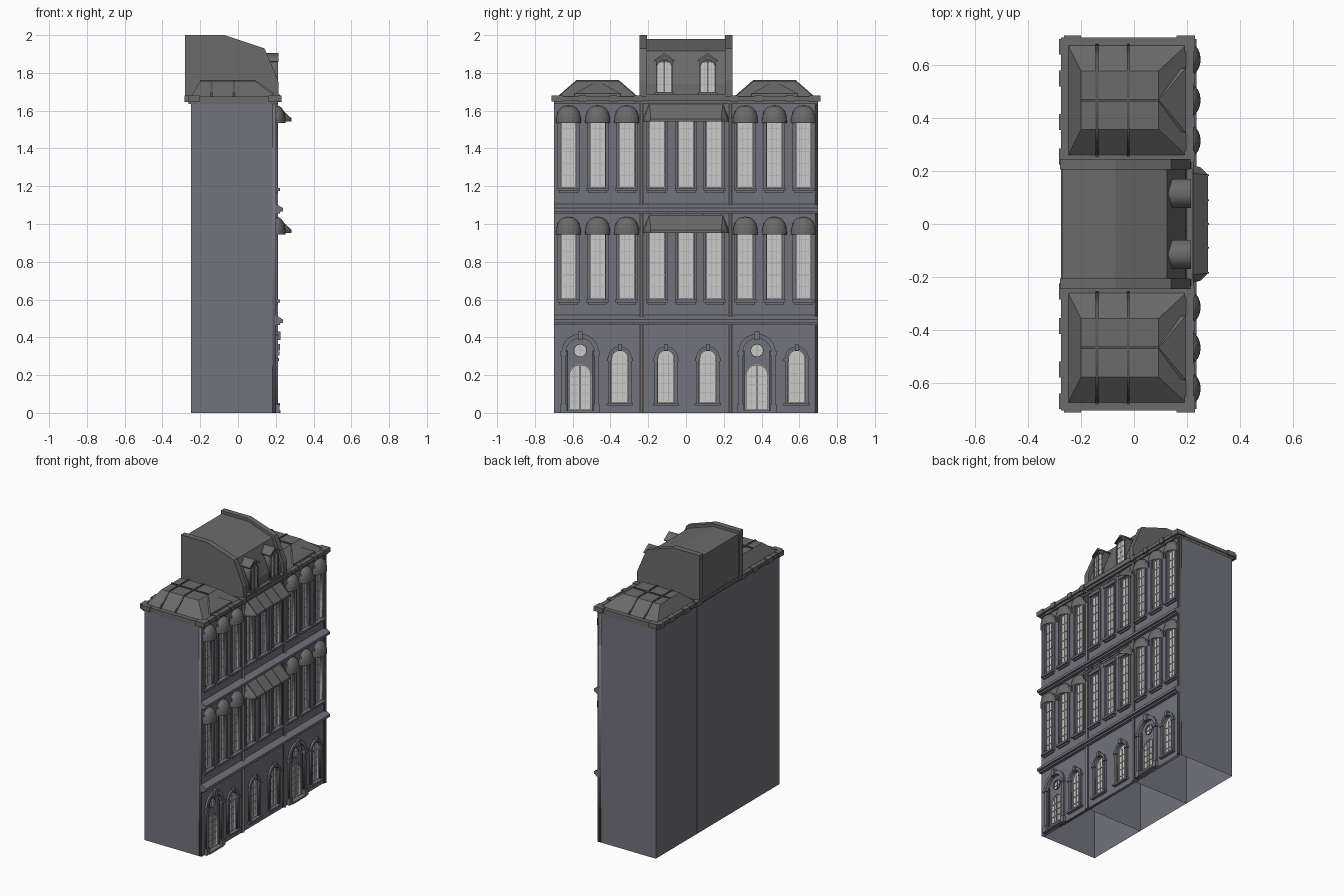
import bpy, bmesh
from math import pi, sin, cos
from mathutils import Matrix

if "Cube" in bpy.data.objects:
    bpy.data.objects.remove(bpy.data.objects["Cube"])


def mat(name, c):
    m = bpy.data.materials.new(name)
    m.diffuse_color = (*c, 1)
    m.use_nodes = True
    m.node_tree.nodes["Principled BSDF"].inputs["Base Color"].default_value = m.diffuse_color
    return m


WALL = mat("slate_wall", (0.17, 0.17, 0.205))
GLASS = mat("pale_glass", (0.75, 0.75, 0.75))
ROOF = mat("roof_grey", (0.145, 0.145, 0.145))
FRAME = mat("frame_grey", (0.4, 0.4, 0.4))
DARK = mat("dark_trim", (0.09, 0.09, 0.1))
FACE = Matrix(((0, 0, 1, 0), (1, 0, 0, 0), (0, 1, 0, 0), (0, 0, 0, 1)))  # drawing (y,z) -> facade


def add(name, me, m=None):
    o = bpy.data.objects.new(name, me)
    bpy.context.collection.objects.link(o)
    me.materials.clear()
    me.materials.append(m or ROOF)
    return o


def finish(name, bm, m=None):
    bmesh.ops.remove_doubles(bm, verts=bm.verts, dist=1e-5)
    bmesh.ops.recalc_face_normals(bm, faces=bm.faces)
    me = bpy.data.meshes.new(name)
    bm.to_mesh(me)
    bm.free()
    return add(name, me, m)


def poly(name, verts, faces, m=None, thick=0):
    bm = bmesh.new()
    vs = [bm.verts.new(v) for v in verts]
    for f in faces:
        bm.faces.new([vs[i] for i in f])
    o = finish(name, bm, m)
    if thick:
        o.modifiers.new("thickness", 'SOLIDIFY').thickness = thick
    return o


def boxes(name, items, m=None):
    bm = bmesh.new()
    for x0, x1, y0, y1, z0, z1 in items:
        M = Matrix.Translation(((x0+x1)/2, (y0+y1)/2, (z0+z1)/2)) @ Matrix.Diagonal((x1-x0, y1-y0, z1-z0, 1))
        bmesh.ops.create_cube(bm, size=1, matrix=M)
    return finish(name, bm, m)


def prism(name, prof, y0, y1, m=None):
    n = len(prof)
    v = [(x, y, z) for y in (y0, y1) for x, z in prof]
    f = [tuple(range(n)), tuple(range(n, 2*n))] + [(i, (i+1) % n, n+(i+1) % n, n+i) for i in range(n)]
    return poly(name, v, f, m)


def plate(name, loops, x0, x1, m=None):
    cu = bpy.data.curves.new(name, 'CURVE')
    cu.dimensions, cu.fill_mode, cu.extrude = '2D', 'BOTH', (x1-x0)/2
    for lp in loops:
        s = cu.splines.new('POLY')
        s.points.add(len(lp)-1)
        for p, (y, z) in zip(s.points, lp):
            p.co = (y, z, 0, 1)
        s.use_cyclic_u = True
    tmp = bpy.data.objects.new("tmp", cu)
    bpy.context.collection.objects.link(tmp)
    me = bpy.data.meshes.new_from_object(tmp)
    bpy.data.objects.remove(tmp)
    me.transform(Matrix.Translation(((x0+x1)/2, 0, 0)) @ FACE)
    return add(name, me, m)


def rect(y0, y1, z0, z1):
    return [(y0, z0), (y1, z0), (y1, z1), (y0, z1)]


def arch(yc, h, z0, z1, n=12):
    return [(yc+h, z0)] + [(yc+h*cos(pi*i/n), z1-h+h*sin(pi*i/n)) for i in range(n+1)] + [(yc-h, z0)]


def circle(yc, zc, r, n=16):
    return [(yc+r*cos(2*pi*i/n), zc+r*sin(2*pi*i/n)) for i in range(n)]


def band(yc, h, z0, z1, w):
    return arch(yc, h+w, z0, z1+w) + arch(yc, h, z0, z1)[::-1]


def bars(name, yc, h, z0, z1, cols, rows, x=0.187):
    b = [(x-.002, x+.003, yc-h+2*h*i/cols-.0015, yc-h+2*h*i/cols+.0015, z0, z1) for i in range(1, cols)]
    b += [(x-.002, x+.003, yc-h, yc+h, z0+(z1-z0)*i/rows-.0015, z0+(z1-z0)*i/rows+.0015) for i in range(1, rows)]
    boxes(name, b, FRAME)


# layout of the openings
DX = 0.936
DOORS = [-.56, -.56+DX]
LOW = [-.35, -.106, .116, -.35+DX]
DOMED = [s*v for s in (-1, 1) for v in (.622, .468, .314)]
MID = [-.155, 0, .15]
ROWS = [0, .59]

# three hollow house bodies, open below and behind the facade
for i, (a, b) in enumerate([(-.698, -.236), (-.234, .234), (.236, .698)]):
    v = [(x, y, z) for x in (-.25, .182) for y in (a, b) for z in (0, 1.655)]
    poly(f"house_body_{i}", v, [(0, 1, 3, 2), (0, 4, 5, 1), (2, 3, 7, 6), (1, 5, 7, 3)], WALL)

# facade with its openings cut out
holes = [arch(y, .075, .006, .395) for y in DOORS] + [arch(y, .047, .05, .335) for y in LOW]
holes += [rect(y-.043, y+.043, .6+r, .985+r) for y in DOMED+MID for r in ROWS]
plate("facade", [rect(-.698, .698, 0, 1.655)] + holes, .18, .2, WALL)
boxes("glass", [(.182, .186, y-.05, y+.05, .58+r, 1+r) for y in DOMED+MID for r in ROWS]
      + [(.182, .186, y-.05, y+.05, .04, .345) for y in LOW], GLASS)
boxes("door_glass", [(.176, .18, y-.075, y+.075, .004, .395) for y in DOORS], GLASS)

# tall upper windows: frames, glazing bars, side trims, sills
sills, trims = [], []
for y in DOMED + MID:
    for r in ROWS:
        plate("window_frame", [rect(y-.043, y+.043, .6+r, .985+r), rect(y-.038, y+.038, .605+r, .98+r)], .186, .196, FRAME)
        bars("window_bars", y, .038, .605+r, .98+r, 3, 6)
        trims += [(.198, .208, y+s*.05-.007, y+s*.05+.007, .59+r, .99+r) for s in (-1, 1)]
        trims.append((.198, .212, y-.06, y+.06, .985+r, 1.005+r))
        sills += [(.198, .222, y-.058, y+.058, .585+r, .6+r), (.198, .21, y-.05, y+.05, .575+r, .585+r)]
boxes("window_trims", trims, WALL)
boxes("window_sills", sills, WALL)

# arched ground-floor windows
for y in LOW:
    plate("low_frame", [arch(y, .047, .05, .335), arch(y, .041, .056, .329)], .186, .196, FRAME)
    bars("low_bars", y, .04, .055, .31, 3, 5)
    plate("low_surround", [band(y, .046, .05, .335, .017)], .198, .213, WALL)
    boxes("low_trim", [(.198, .222, y-.07, y+.07, .038, .052), (.198, .222, y-.01, y+.01, .33, .365)]
          + [(.198, .218, y+s*.055-.014, y+s*.055+.014, .275, .29) for s in (-1, 1)], WALL)

# doors with round light, surround, keystone and step
for y in DOORS:
    plate("door_panel", [arch(y, .078, .003, .398), arch(y, .06, .012, .258), circle(y, .33, .035)], .18, .188, WALL)
    plate("door_leaf_frame", [arch(y, .06, .012, .258), arch(y, .055, .017, .253)], .18, .192, FRAME)
    bars("door_bars", y, .055, .014, .24, 4, 5, .182)
    boxes("door_post", [(.18, .19, y-.003, y+.003, .012, .255)], FRAME)
    bars("round_light_bars", y, .034, .296, .364, 2, 2, .182)
    plate("round_light_ring", [circle(y, .33, .038), circle(y, .33, .032)], .186, .192)
    plate("door_surround", [band(y, .075, 0, .395, .024)], .198, .213, WALL)
    boxes("door_jamb", [(.188, .199, y+s*.072-.006, y+s*.072+.006, .012, .33) for s in (-1, 1)], DARK)
    boxes("door_trim", [(.198, .225, y-.013, y+.013, .385, .432), (.19, .225, y-.075, y+.075, 0, .012)]
          + [(.198, .22, y+s*.088-.018, y+s*.088+.018, a, b) for s in (-1, 1) for a, b in ((.305, .325), (0, .045))], WALL)

# belt courses and cornice
for r in ROWS:
    prism("belt_course", [(.195, .465+r), (.222, .465+r), (.224, .475+r), (.237, .477+r), (.237, .495+r), (.215, .508+r), (.195, .52+r)],
          -.7, .7, WALL)
boxes("cornice", [(-.275, .225, -.705, .705, 1.652, 1.675), (-.262, .213, -.7, .7, 1.635, 1.652)])
blocks = [(a, b, s*.695-.018, s*.695+.018, 1.648, 1.68) for s in (-1, 1) for a, b in ((-.265, -.2), (.16, .23))]
for k in (.255, .385, .55, .67):
    for s in (-1, 1):
        blocks += [(.19, .231, s*k-.02, s*k+.02, 1.645, 1.68), (-.284, -.25, s*k-.03, s*k+.03, 1.645, 1.68)]
boxes("cornice_blocks", blocks)

# drain pipes
for y in (-.235, .235, .692):
    bm = bmesh.new()
    bmesh.ops.create_cone(bm, cap_ends=True, segments=10, radius1=.006, radius2=.006, depth=1.64,
                          matrix=Matrix.Translation((.207, y, .82)))
    finish("drain_pipe", bm, GLASS if y < .5 else WALL)
    boxes("pipe_backing", [(.198, .205, y-.013, min(y+.013, .699), 0, 1.64)], DARK)


# domed awnings
def dome(y, z, na=10, ne=6):
    v = []
    for j in range(-1, ne+1):
        e = pi/2*max(j, 0)/ne
        k = max(cos(e), 0)**.8
        for i in range(na+1):
            a = -pi/2+pi*i/na
            v.append((.2+.052*k*cos(a), y+.066*k*sin(a), z+.08*sin(e)-(.012 if j < 0 else 0)))
    w = na+1
    poly("dome_awning", v, [(j*w+i, j*w+i+1, (j+1)*w+i+1, (j+1)*w+i) for j in range(ne+1) for i in range(na)])


for r in ROWS:
    for y in DOMED:
        dome(y, .957+r)
    # long sloped awning of the middle house
    zt, zb = 1.045+r, .967+r
    side = [(.28, .185), (.252, .214), (.2, .228)]
    rim = [(x, -y) for x, y in side[::-1]] + side
    v = [(.2, -.195, zt), (.2, .195, zt)] + [(x, y, z) for z in (zb, zb-.015) for x, y in rim]
    f = [(0, 1, 5, 4), (0, 4, 3), (0, 3, 2), (1, 6, 5), (1, 7, 6)] + [(i, i+1, i+7, i+6) for i in range(2, 7)]
    poly("long_awning", v, f, None, .003)
    for y in (-.185, -.09, 0, .09, .185):
        prism("awning_rib", [(.2, zt+.004), (.283, zb+.002), (.283, zb-.015), (.278, zb-.015), (.2, zt-.003)], y-.003, y+.003)

# hipped side roofs with seams and a small front gable
for c in (-.468, .468):
    v = [(x, c+y, 1.672) for x, y in ((-.25, -.21), (.2, -.21), (.2, .21), (-.25, .21))]
    v += [(x, c+y, 1.757) for x, y in ((-.2, -.11), (.092, -.11), (.092, .11), (-.2, .11))]
    poly("hip_roof", v, [(0, 1, 5, 4), (1, 2, 6, 5), (2, 3, 7, 6), (3, 0, 4, 7), (4, 5, 6, 7)])
    poly("front_gable", [(.094, c, 1.759), (.196, c-.122, 1.69), (.196, c+.122, 1.69), (.196, c-.122, 1.674), (.196, c+.122, 1.674),
                         (.1, c-.105, 1.69), (.1, c+.105, 1.69)],
         [(0, 1, 2), (1, 3, 4, 2), (0, 5, 1), (0, 2, 6)])
    boxes("roof_seam_long", [(-.2, .092, c-.005, c+.005, 1.75, 1.763)], DARK)
    for x in (-.14, -.022):
        sec = [(c-.21, 1.67), (c-.11, 1.755), (c+.11, 1.755), (c+.21, 1.67), (c+.215, 1.673), (c+.112, 1.762), (c-.112, 1.762), (c-.215, 1.673)]
        plate("roof_seam", [sec], x-.005, x+.005, DARK)

# tall middle roof between two parapets
prism("middle_roof", [(-.272, 1.66), (-.272, 1.98), (-.07, 1.98), (.125, 1.915), (.195, 1.74), (.2, 1.67)], -.21, .21)
for s in (-1, 1):
    a, b = sorted((s*.206, s*.246))
    prism("parapet", [(-.28, 1.65), (-.28, 2), (-.07, 2), (.14, 1.93), (.213, 1.76), (.215, 1.65)], a, b)
boxes("middle_gutter", [(.18, .222, -.21, .21, 1.66, 1.685)])

# dormers
for y in (-.115, .115):
    h = .043
    plate("dormer_body", [[(y-h, 1.685), (y+h, 1.685), (y+h, 1.865), (y, 1.89), (y-h, 1.865)]], .1, .2)
    boxes("dormer_glass", [(.19, .205, y-.036, y+.036, 1.7, 1.855)], GLASS)
    plate("dormer_frame", [band(y, .036, 1.695, 1.865, .008)], .198, .211)
    boxes("dormer_sill", [(.195, .214, y-.052, y+.052, 1.685, 1.697), (.2, .209, y-.005, y+.005, 1.695, 1.86)])
    bars("dormer_bars", y, .036, 1.697, 1.855, 4, 4, .204)
    plate("dormer_roof", [[(y-.055, 1.858), (y-.055, 1.868), (y, 1.905), (y+.055, 1.868), (y+.055, 1.858), (y, 1.89)]], .1, .215)
